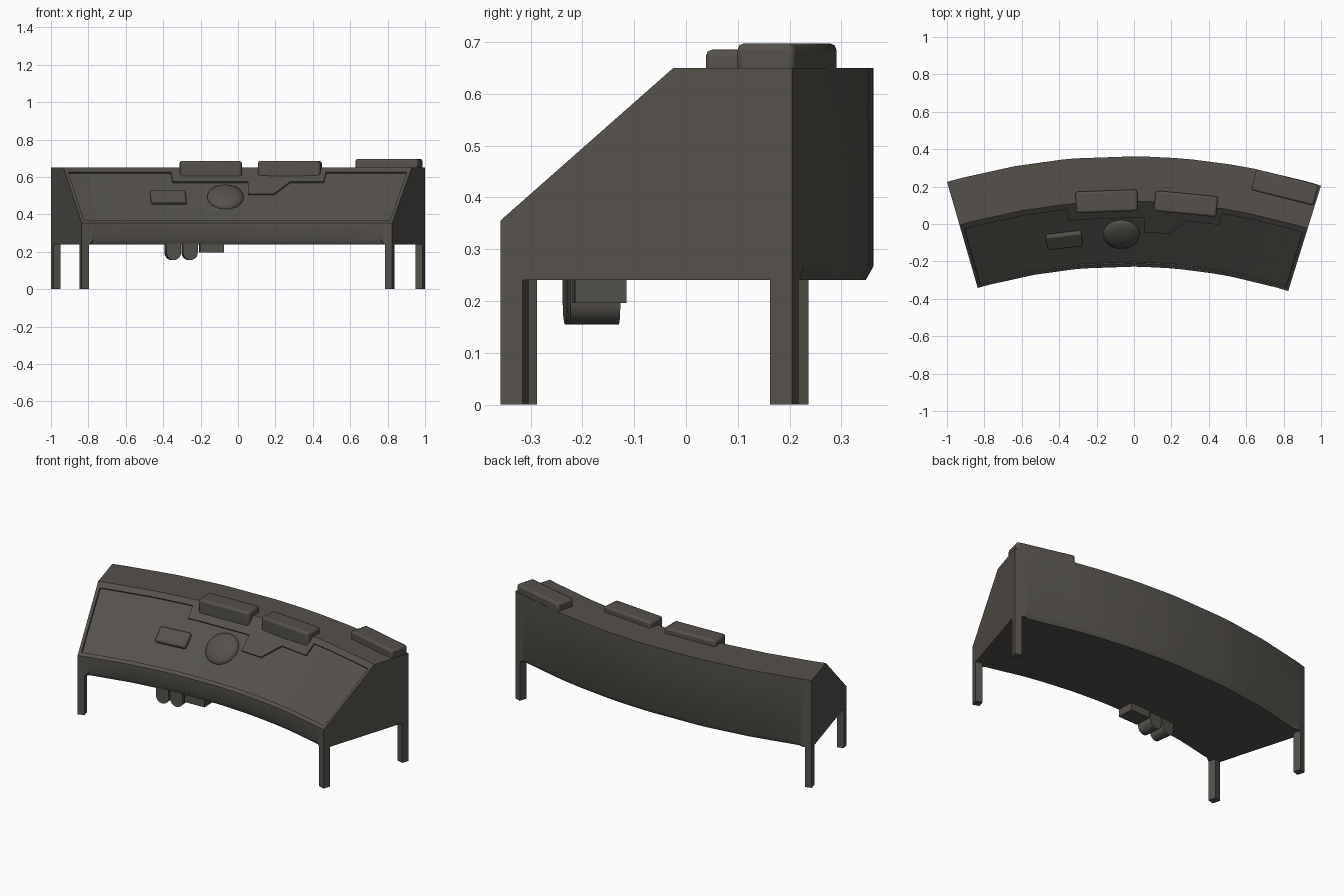
import bpy, bmesh, math
from mathutils import Matrix, Vector

if "Cube" in bpy.data.objects:
    bpy.data.objects.remove(bpy.data.objects["Cube"])

mat = bpy.data.materials.new("dark warm grey")
mat.diffuse_color = (0.09, 0.083, 0.072, 1)
mat.use_nodes = True
mat.node_tree.nodes["Principled BSDF"].inputs["Base Color"].default_value = mat.diffuse_color

# Polar layout: the desk is an arc around CENTRE
CENTRE = Vector((-0.033, -3.113, 0))
RF, RT, RB = 2.885, 3.235, 3.475           # front, slope top, back radii
Z0, Z1, Z2 = 0.24, 0.355, 0.65             # underside, front rim, top
LEFT, RIGHT = -16.15, 17.29                # end angles


def axes(deg):
    a = math.radians(deg)
    return (Vector((math.cos(a), -math.sin(a), 0)),
            Vector((math.sin(a), math.cos(a), 0)))


def frame(x, y, z, pos):
    m = Matrix((x, y, z)).transposed().to_4x4()
    m.translation = pos
    return m


def upright(deg, r, z):
    t, rad = axes(deg)
    return frame(t, rad, Vector((0, 0, 1)), CENTRE + rad * r + Vector((0, 0, z)))


def on_slope(deg, s, depth):
    t, rad = axes(deg)
    up = (rad * (RT - RF) + Vector((0, 0, Z2 - Z1))).normalized()
    n = t.cross(up)
    pos = CENTRE + rad * (RF + (RT - RF) * s) + Vector((0, 0, Z1 + (Z2 - Z1) * s))
    return frame(t, up, n, pos - n * depth)


def finish(name, bm, matrix=None, bevel=0, segments=2):
    if matrix:
        bm.transform(matrix)
    bmesh.ops.recalc_face_normals(bm, faces=bm.faces)
    me = bpy.data.meshes.new(name)
    bm.to_mesh(me)
    bm.free()
    me.materials.append(mat)
    ob = bpy.data.objects.new(name, me)
    bpy.context.collection.objects.link(ob)
    bpy.ops.object.select_all(action='DESELECT')
    ob.select_set(True)
    bpy.context.view_layer.objects.active = ob
    bpy.ops.object.shade_smooth_by_angle(angle=math.radians(32))
    if bevel:
        mod = ob.modifiers.new("bevel", 'BEVEL')
        mod.width, mod.segments = bevel, segments
    return ob


def box(name, size, matrix, bevel=0):
    bm = bmesh.new()
    bmesh.ops.create_cube(bm, size=1, matrix=Matrix.Diagonal((*size, 1)))
    return finish(name, bm, matrix, bevel)


# Desk body: cross-sections (angle, panel top, recess, lower chamfer) lofted along the arc
D, HI, MID, LOW = 0.01, 0.92, 0.746, 0.525
sections = [
    (LEFT, HI, 0, 0), (-15.82, HI, 0, 0), (-15.78, HI, D, 0), (-15.3, HI, D, 0),
    (-14.85, HI, D, 1), (-10, HI, D, 1), (-5.81, HI, D, 1), (-5.77, MID, D, 1),
    (-4.6, MID, D, 1), (0.57, MID, D, 1), (1.58, MID, D, 1), (1.62, LOW, D, 1),
    (4.17, LOW, D, 1), (5.7, MID, D, 1), (8.98, MID, D, 1), (9.02, HI, D, 1),
    (11.2, HI, D, 1), (16.0, HI, D, 1), (16.45, HI, D, 0), (16.92, HI, D, 0),
    (16.96, HI, 0, 0), (RIGHT, HI, 0, 0)]
bm = bmesh.new()
rings = []
for deg, top, d, c in sections:
    _, rad = axes(deg)

    def at(r, z):
        return CENTRE + rad * r + Vector((0, 0, z))
    pts = [at(RF + 0.015 * c, Z0), at(RF, Z0 + 0.027 * c), at(RF, Z1),
           on_slope(deg, 0.05, 0).translation, on_slope(deg, 0.05, d).translation,
           on_slope(deg, top, d).translation, on_slope(deg, top, 0).translation,
           at(RT, Z2), at(RB, Z2), at(RB, Z0 + 0.027 * c), at(RB - 0.015 * c, Z0)]
    rings.append([bm.verts.new(p) for p in pts])
for a, b in zip(rings, rings[1:]):
    for i in range(len(a)):
        j = (i + 1) % len(a)
        bm.faces.new((a[i], a[j], b[j], b[i]))
bm.faces.new(rings[0])
bm.faces.new(rings[-1])
bmesh.ops.remove_doubles(bm, verts=bm.verts, dist=1e-5)
finish("desk_body", bm)

# Four corner legs, square to the ends
for side, deg, sgn in (("left", LEFT, 1), ("right", RIGHT, -1)):
    for end, r in (("front", RF + 0.0225), ("back", RB - 0.0225)):
        m = upright(deg, r, Z0 / 2) @ Matrix.Translation((sgn * 0.02, 0, 0))
        box(f"{end}_{side}_leg", (0.04, 0.045, Z0), m)

# Raised housings on the top
box("left_housing", (0.33, 0.115, 0.105), upright(-2.0, 3.236, 0.6325), 0.012)
box("right_housing", (0.335, 0.11, 0.105), upright(5.5, 3.236, 0.6325), 0.012)
box("end_housing", (0.345, 0.115, 0.067), upright(14.25, 3.413, 0.6635), 0.012)

# Button pad and round dome on the sloped panel
box("button_pad", (0.19, 0.095, 0.04), on_slope(-6.4, 0.458, 0.005), 0.01)
bm = bmesh.new()
bmesh.ops.create_uvsphere(bm, u_segments=24, v_segments=12, radius=1,
                          matrix=Matrix.Diagonal((0.098, 0.098, 0.035, 1)))
finish("control_dome", bm, on_slope(-0.65, 0.483, 0.008))

# Pedals: rounded tongues hanging under the desk, beside a square block
for name, x in (("left_pedal", -0.349), ("right_pedal", -0.259)):
    deg = math.degrees(math.asin((x - CENTRE.x) / 2.95))
    w = 0.04
    outline = [(-w, 0.245), (w, 0.245)]
    outline += [(w * math.cos(a), 0.195 - w * math.sin(a))
                for a in (math.pi * k / 8 for k in range(9))]
    bm = bmesh.new()
    f = bm.faces.new([bm.verts.new((px, -0.048, pz)) for px, pz in outline])
    ext = bmesh.ops.extrude_face_region(bm, geom=[f])["geom"]
    bmesh.ops.translate(bm, vec=(0, 0.096, 0),
                        verts=[v for v in ext if isinstance(v, bmesh.types.BMVert)])
    finish(name, bm, upright(deg, 2.944, 0))
box("pedal_block", (0.13, 0.1, 0.05), upright(-2.1, 2.948, 0.221))
